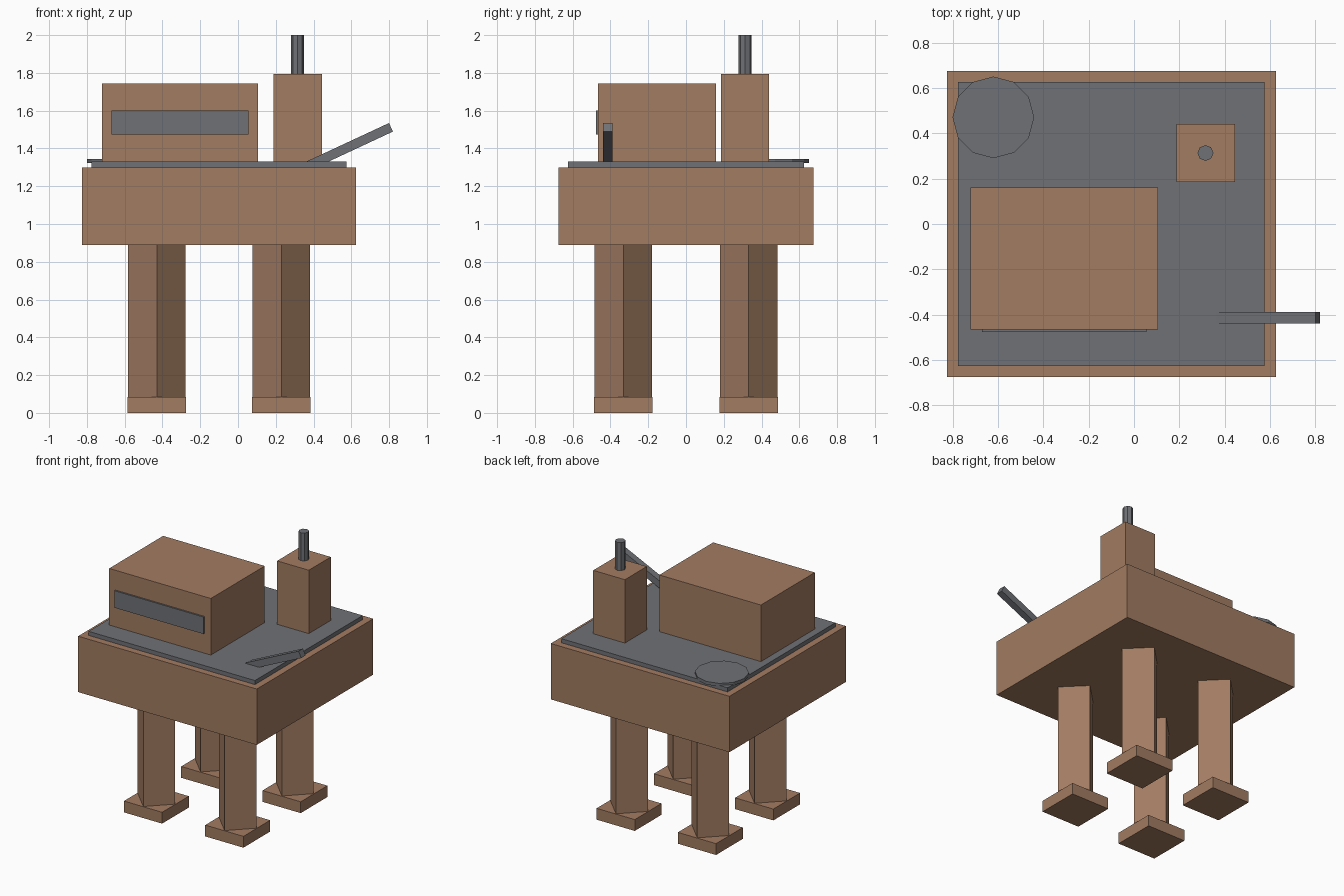
import bpy, math

if "Cube" in bpy.data.objects:
    bpy.data.objects.remove(bpy.data.objects["Cube"])


def material(name, rgb):
    m = bpy.data.materials.new(name)
    m.diffuse_color = (*rgb, 1)
    m.use_nodes = True
    m.node_tree.nodes["Principled BSDF"].inputs["Base Color"].default_value = m.diffuse_color
    return m


BROWN = material("brown", (0.36, 0.20, 0.12))
GREY = material("dark_grey", (0.16, 0.165, 0.18))


def finish(name, mat):
    ob = bpy.context.object
    ob.name = name
    ob.data.materials.append(mat)
    return ob


def box(name, mat, x, y, z):
    """Box given by its (min, max) extent along each axis."""
    bpy.ops.mesh.primitive_cube_add(size=1, location=[sum(r) / 2 for r in (x, y, z)])
    ob = finish(name, mat)
    ob.scale = [r[1] - r[0] for r in (x, y, z)]
    return ob


def prism(name, mat, sides, radius, x, y, z0, z1):
    """Upright low-sided cylinder with corners on the axes."""
    bpy.ops.mesh.primitive_cylinder_add(vertices=sides, radius=radius, depth=z1 - z0,
                                        location=(x, y, (z0 + z1) / 2))
    return finish(name, mat)


# Main body and deck plate
box("body", BROWN, (-0.825, 0.625), (-0.675, 0.675), (0.89, 1.30))
box("deck_plate", GREY, (-0.775, 0.575), (-0.625, 0.625), (1.30, 1.33))

# Cabin with window strip on the front
box("cabin", BROWN, (-0.72, 0.105), (-0.465, 0.16), (1.33, 1.745))
box("cabin_window", GREY, (-0.67, 0.055), (-0.477, -0.455), (1.475, 1.60))

# Tower with mast
box("tower", BROWN, (0.188, 0.445), (0.185, 0.44), (1.33, 1.795))
prism("mast", GREY, 8, 0.035, 0.315, 0.313, 1.785, 2.0)

# Round hatch on the back left corner
prism("hatch", GREY, 12, 0.18, -0.62, 0.47, 1.322, 1.345)

# Slanted lever, its lower end sunk into the deck
angle, length = math.radians(25), 0.5
lever = box("lever", GREY, (-length / 2, length / 2), (-0.025, 0.025), (-0.025, 0.025))
lever.rotation_euler.y = -angle
lever.location = (0.81 - math.cos(angle) * length / 2, -0.414,
                  1.512 - math.sin(angle) * length / 2)

# Four diamond-section legs on square feet
for side, x in (("left", -0.43), ("right", 0.23)):
    for end, y in (("front", -0.332), ("back", 0.332)):
        prism(f"{end}_{side}_leg", BROWN, 4, 0.152, x, y, 0.08, 0.90)
        box(f"{end}_{side}_foot", BROWN, (x - 0.155, x + 0.155),
            (y - 0.155, y + 0.155), (0, 0.083))
